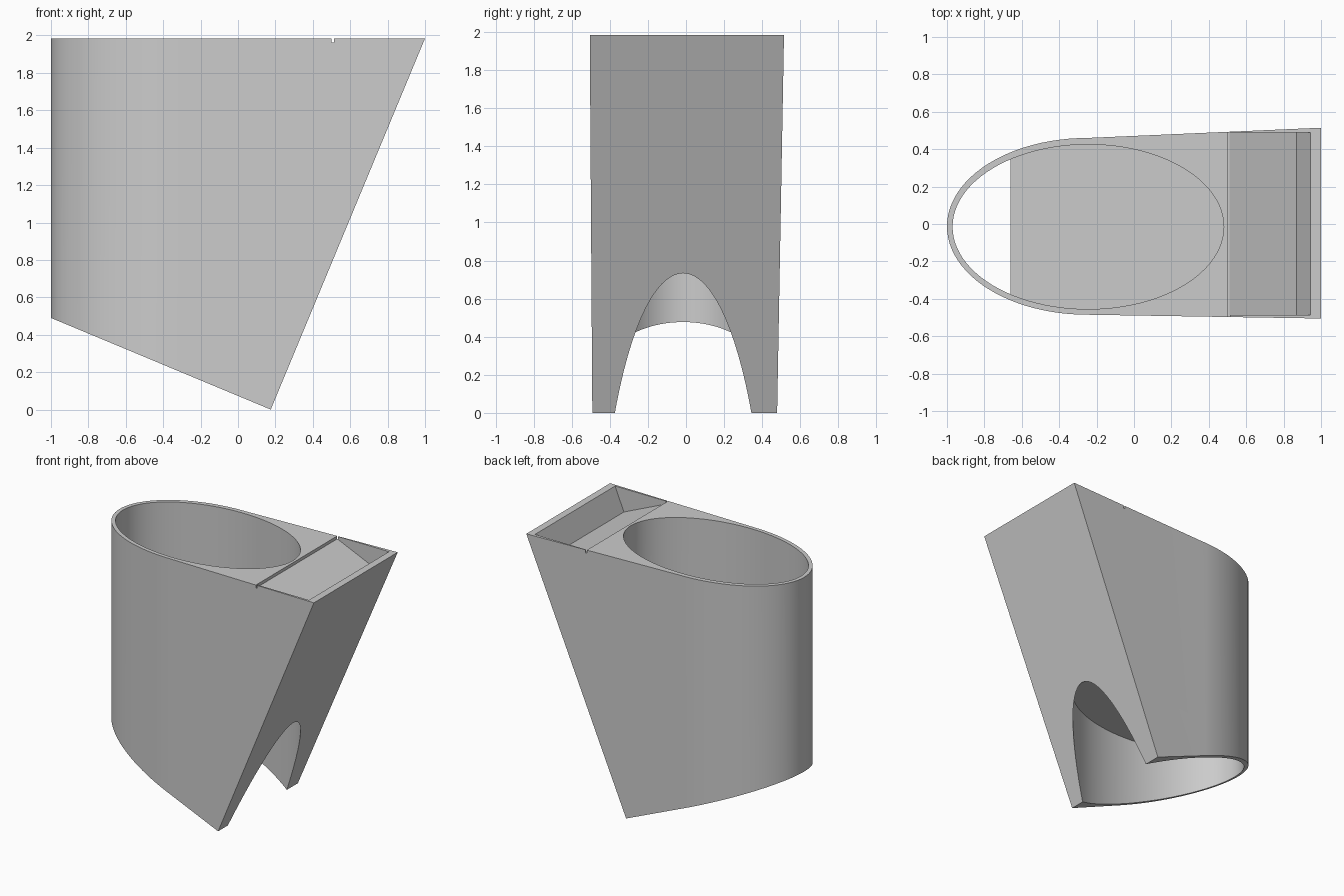
import bpy, bmesh
from math import cos, sin, pi, radians
from mathutils import Vector

old = bpy.data.objects.get("Cube")
if old:
    bpy.data.objects.remove(old, do_unlink=True)

grey = bpy.data.materials.new("plain grey")
grey.use_nodes = True
grey.diffuse_color = (0.6, 0.6, 0.6, 1)
grey.node_tree.nodes["Principled BSDF"].inputs["Base Color"].default_value = (0.6, 0.6, 0.6, 1)

TOP = 1.985


def prism(name, points, low, high, axis="z"):
    """Extrude a closed 2D outline along z (xy outline) or y (xz outline)."""
    bm = bmesh.new()
    place = (lambda u, v: (u, v, low)) if axis == "z" else (lambda u, v: (u, low, v))
    step = Vector((0, 0, high - low)) if axis == "z" else Vector((0, high - low, 0))
    face = bm.faces.new([bm.verts.new(place(u, v)) for u, v in points])
    new = bmesh.ops.extrude_face_region(bm, geom=[face])["geom"]
    bmesh.ops.translate(bm, vec=step, verts=[g for g in new if isinstance(g, bmesh.types.BMVert)])
    bmesh.ops.recalc_face_normals(bm, faces=bm.faces)
    mesh = bpy.data.meshes.new(name)
    bm.to_mesh(mesh)
    bm.free()
    mesh.materials.append(grey)
    obj = bpy.data.objects.new(name, mesh)
    bpy.context.collection.objects.link(obj)
    return obj


def combine(obj, tool, operation):
    """Apply a boolean and discard the helper."""
    tool.hide_render = True
    mod = obj.modifiers.new("cut", "BOOLEAN")
    mod.operation, mod.object, mod.solver = operation, tool, "EXACT"
    bpy.context.view_layer.objects.active = obj
    bpy.ops.object.modifier_apply(modifier=mod.name)
    bpy.data.objects.remove(tool, do_unlink=True)


def arc(cx, cy, rx, ry, start, end, count):
    return [(cx + rx * cos(start + (end - start) * i / count),
             cy + ry * sin(start + (end - start) * i / count)) for i in range(count + 1)]


# Body: rounded at one end, flaring slightly toward the flat end
outline = arc(-0.25, -0.0125, 0.75, 0.4725, pi / 2, 3 * pi / 2, 48)
outline += [(1.1, -0.507), (1.1, 0.519)]
body = prism("holder_body", outline, -0.5, TOP)

# Slanted underside and slanted end
side = [(-1.2, 0.573), (0.175, 0), (1.0418, 2.085), (-1.2, 2.085)]
combine(body, prism("side_shape", side, -1, 1, "y"), "INTERSECT")

# Oval well running right through, which also opens an arch in the slanted end
well = arc(-0.245, -0.015, 0.725, 0.44, 0, 2 * pi, 96)[:-1]
combine(body, prism("well_cutter", well, -1, 3), "DIFFERENCE")

# Wedge-shaped pocket in the top, and the narrow groove along its edge
pocket = [(0.505, 2.1), (0.505, 1.965), (0.87, 1.805), (0.945, TOP), (0.993, 2.1)]
combine(body, prism("pocket_cutter", pocket, -0.487, 0.488, "y"), "DIFFERENCE")
groove = [(0.5, 1.962), (0.512, 1.962), (0.512, 2.1), (0.5, 2.1)]
combine(body, prism("groove_cutter", groove, -1, 1, "y"), "DIFFERENCE")

# Shelf inside the well, leaving a gap at the rounded end
limit = pi - 0.961
shelf_outline = arc(-0.245, -0.015, 0.727, 0.442, -limit, limit, 64)
shelf = prism("well_shelf", shelf_outline, 0.747, 0.8)

for obj in (body, shelf):
    bpy.ops.object.select_all(action="DESELECT")
    obj.select_set(True)
    bpy.context.view_layer.objects.active = obj
    bpy.ops.object.shade_smooth_by_angle(angle=radians(20))
